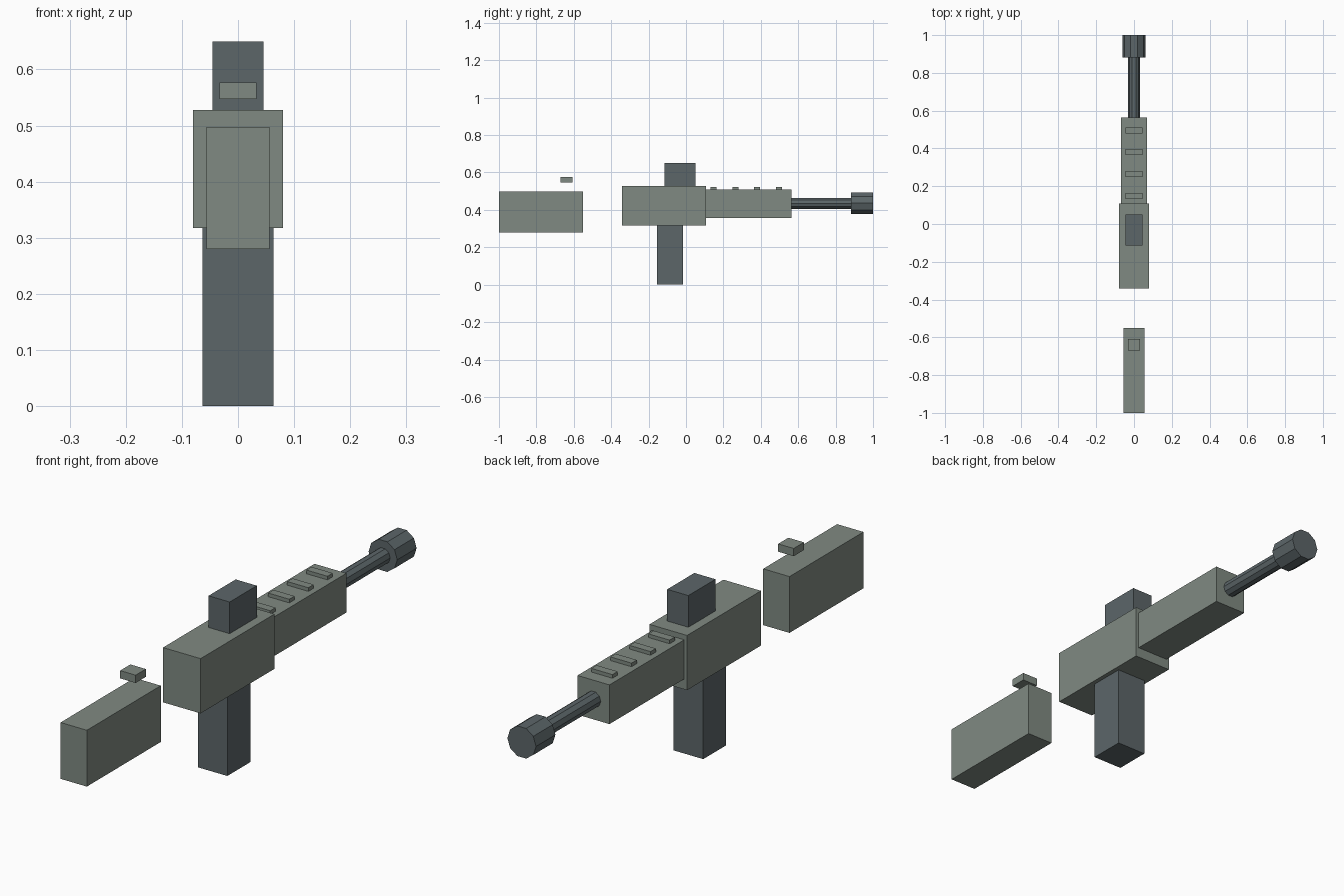
import bpy
import math

cube = bpy.data.objects.get("Cube")
if cube:
    bpy.data.objects.remove(cube, do_unlink=True)


def make_material(name, rgb):
    mat = bpy.data.materials.new(name)
    mat.use_nodes = True
    color = (*rgb, 1.0)
    mat.diffuse_color = color
    bsdf = next(n for n in mat.node_tree.nodes if n.type == "BSDF_PRINCIPLED")
    bsdf.inputs["Base Color"].default_value = color
    bsdf.inputs["Roughness"].default_value = 0.8
    return mat


grey_green = make_material("grey_green", (0.216, 0.254, 0.223))
dark_slate = make_material("dark_slate", (0.107, 0.133, 0.141))


def box(name, half_width, y_range, z_range, mat):
    """Box centred on x, given by its extents along y and z."""
    (y0, y1), (z0, z1) = y_range, z_range
    bpy.ops.mesh.primitive_cube_add(size=1, location=(0, (y0 + y1) / 2, (z0 + z1) / 2))
    obj = bpy.context.object
    obj.name = name
    obj.scale = (2 * half_width, y1 - y0, z1 - z0)
    bpy.ops.object.transform_apply(location=False, rotation=False, scale=True)
    obj.data.materials.append(mat)
    return obj


def rod(name, radius, y_range, z, mat, sides=10):
    """Faceted cylinder along y, with corners on the left and right."""
    y0, y1 = y_range
    bpy.ops.mesh.primitive_cylinder_add(
        vertices=sides, radius=radius, depth=y1 - y0,
        location=(0, (y0 + y1) / 2, z),
        rotation=(math.pi / 2, math.pi / 2, 0))
    obj = bpy.context.object
    obj.name = name
    bpy.ops.object.transform_apply(location=False, rotation=True, scale=False)
    obj.data.materials.append(mat)
    return obj


# Main body and the blocks above and below it
box("receiver", 0.08, (-0.342, 0.108), (0.317, 0.528), grey_green)
box("top_block", 0.045, (-0.115, 0.05), (0.52, 0.65), dark_slate)
box("lower_block", 0.063, (-0.155, -0.015), (0, 0.325), dark_slate)

# Detached front block with its small floating block
box("stock", 0.056, (-1, -0.55), (0.28, 0.497), grey_green)
box("small_block", 0.033, (-0.67, -0.608), (0.547, 0.577), grey_green)

# Rear guard with a row of ribs
box("guard", 0.068, (0.1, 0.563), (0.357, 0.508), grey_green)
for i in range(4):
    y = 0.148 + i * 0.116
    box(f"rib_{i + 1}", 0.045, (y - 0.016, y + 0.016), (0.5, 0.522), grey_green)

# Tube and end cap
rod("tube", 0.031, (0.55, 0.89), 0.435, dark_slate)
rod("end_cap", 0.061, (0.882, 1), 0.436, dark_slate)
